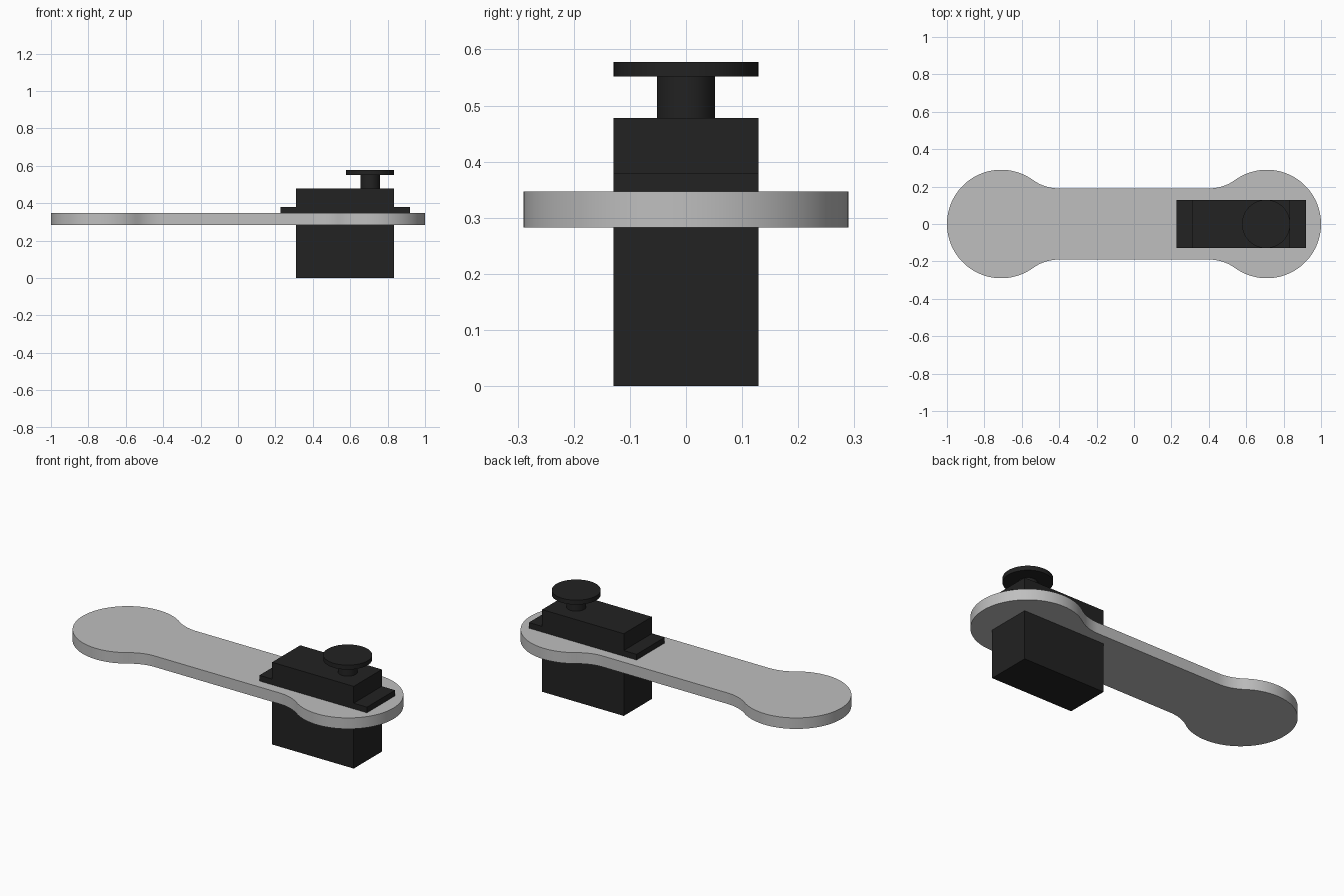
import bpy
import bmesh
from math import atan2, cos, hypot, pi, sin

if "Cube" in bpy.data.objects:
    bpy.data.objects.remove(bpy.data.objects["Cube"], do_unlink=True)


def make_material(name, value):
    mat = bpy.data.materials.new(name)
    mat.use_nodes = True
    color = (value, value, value, 1)
    mat.diffuse_color = color
    mat.node_tree.nodes["Principled BSDF"].inputs["Base Color"].default_value = color
    return mat


grey = make_material("light grey", 0.52)
black = make_material("black plastic", 0.016)


def finish(obj, name, mat, smooth=False):
    obj.name = name
    obj.data.materials.append(mat)
    if smooth:
        bpy.ops.object.select_all(action="DESELECT")
        obj.select_set(True)
        bpy.context.view_layer.objects.active = obj
        bpy.ops.object.shade_smooth_by_angle(angle=pi / 6)


def box(name, x0, x1, half_y, z0, z1):
    bpy.ops.mesh.primitive_cube_add(size=1, location=((x0 + x1) / 2, 0, (z0 + z1) / 2))
    obj = bpy.context.object
    obj.scale = (x1 - x0, 2 * half_y, z1 - z0)
    bpy.ops.object.transform_apply(location=False, rotation=False, scale=True)
    finish(obj, name, black)


def disc(name, x, radius, z0, z1):
    bpy.ops.mesh.primitive_cylinder_add(vertices=64, radius=radius, depth=z1 - z0,
                                        location=(x, 0, (z0 + z1) / 2))
    finish(bpy.context.object, name, black, smooth=True)


def arc(cx, cy, radius, start, end, steps):
    angles = [start + (end - start) * i / steps for i in range(steps + 1)]
    return [(cx + radius * cos(a), cy + radius * sin(a)) for a in angles]


# Arm: round ends blended into a narrower bar with tangent fillets
end_x, end_r, half_w, fillet_x = 0.71, 0.29, 0.19, 0.40
dx = end_x - fillet_x
fillet_r = (dx ** 2 + half_w ** 2 - end_r ** 2) / (2 * (end_r - half_w))
fillet_y = half_w + fillet_r
join = atan2(fillet_y, -dx)
quarter = arc(end_x, 0, end_r, 0, join, 36)
quarter += arc(fillet_x, fillet_y, fillet_r, join - pi, -pi / 2, 12)[1:]
half = quarter + [(-x, y) for x, y in reversed(quarter)]
outline = half + [(x, -y) for x, y in reversed(half[1:-1])]

bottom, top = 0.283, 0.347
bm = bmesh.new()
base = bm.faces.new([bm.verts.new((x, y, bottom)) for x, y in outline])
ext = bmesh.ops.extrude_face_region(bm, geom=[base], use_keep_orig=True)
bmesh.ops.translate(bm, vec=(0, 0, top - bottom),
                    verts=[g for g in ext["geom"] if isinstance(g, bmesh.types.BMVert)])
bmesh.ops.recalc_face_normals(bm, faces=bm.faces[:])
mesh = bpy.data.meshes.new("arm")
bm.to_mesh(mesh)
bm.free()
arm = bpy.data.objects.new("arm", mesh)
bpy.context.collection.objects.link(arm)
finish(arm, "arm", grey, smooth=True)

# Motor housing passing through the arm, with its mounting flange
box("motor_body", 0.31, 0.835, 0.129, 0, 0.478)
box("mounting_flange", 0.228, 0.92, 0.129, top, 0.38)

# Output shaft and round horn
disc("output_shaft", 0.706, 0.052, 0.476, 0.554)
disc("output_horn", 0.706, 0.129, 0.552, 0.578)
